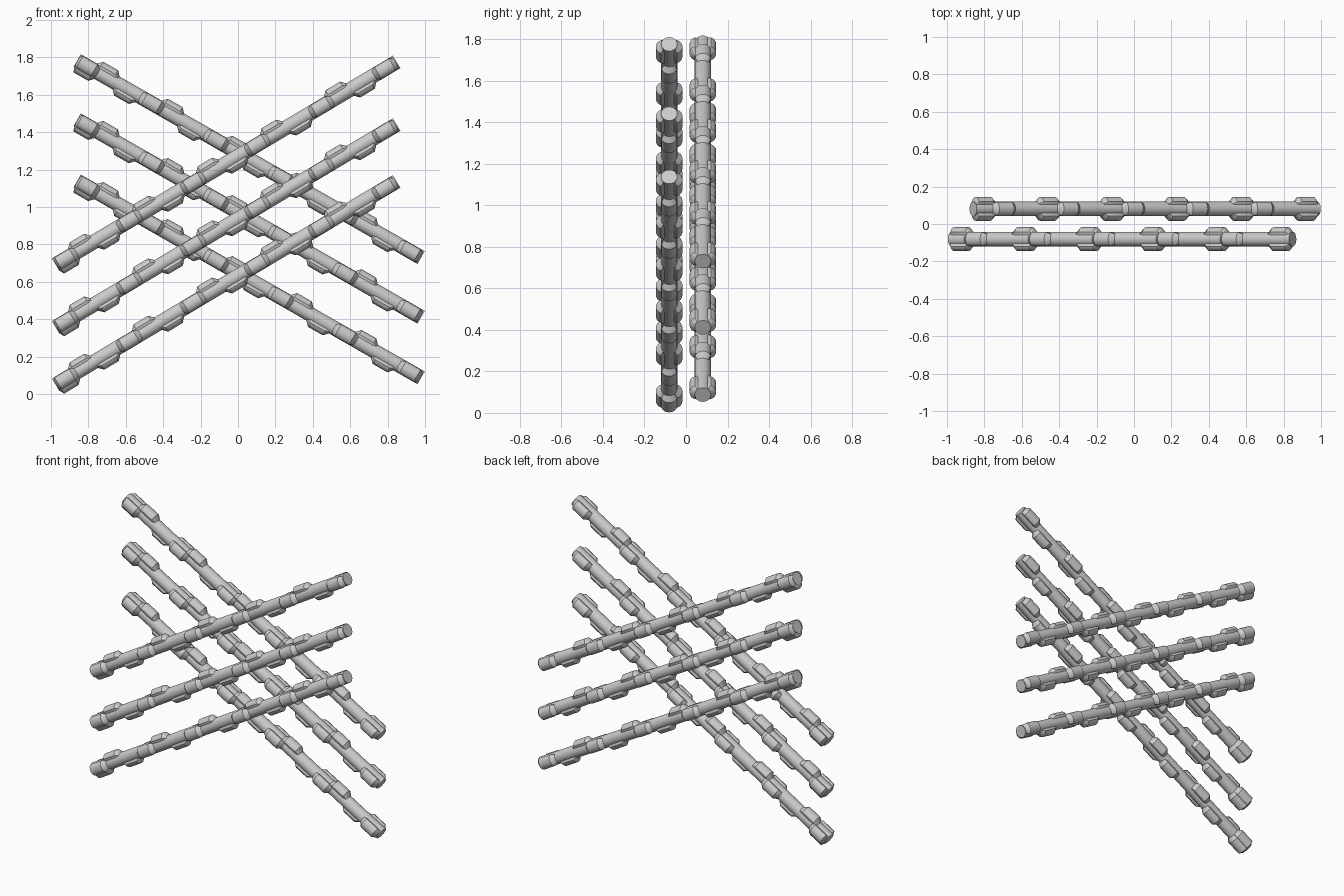
import bpy, bmesh, math

if "Cube" in bpy.data.objects:
    bpy.data.objects.remove(bpy.data.objects["Cube"])

R, TIP, SIDES = 0.039, 0.064, 24
PITCH = 0.398


def add_lug(bm, s, angle, length, half=math.radians(55), steps=10):
    """Crescent rib with a trapezoid profile, wrapped round part of the bar."""
    rows = []
    for i in range(steps + 1):
        t = -1 + 2 * i / steps
        a = angle + half * t
        top = R - 0.002 + (TIP - R + 0.002) * math.sqrt(max(0, 1 - t * t))
        row = []
        for ds, r in ((-0.075, R - 0.006), (-0.045, top), (0.045, top), (0.075, R - 0.006)):
            x = min(max(s + ds, 0), length)
            row.append(bm.verts.new((x, r * math.sin(a), r * math.cos(a))))
        rows.append(row)
    for p, q in zip(rows, rows[1:]):
        for j in range(4):
            k = (j + 1) % 4
            bm.faces.new((p[j], p[k], q[k], q[j]))
    bm.faces.new(rows[0])
    bm.faces.new(rows[-1])


def make_bar(name, start, end, y):
    dx, dz = end[0] - start[0], end[1] - start[1]
    length = math.hypot(dx, dz)
    bm = bmesh.new()
    # round core
    rings = []
    for x in (0, length):
        rings.append([bm.verts.new((x, R * math.sin(2 * math.pi * i / SIDES),
                                    R * math.cos(2 * math.pi * i / SIDES))) for i in range(SIDES)])
    for i in range(SIDES):
        j = (i + 1) % SIDES
        bm.faces.new((rings[0][i], rings[0][j], rings[1][j], rings[1][i]))
    bm.faces.new(rings[0])
    bm.faces.new(rings[1])
    # ribs: paired on the sides, staggered above and below
    for k in range(6):
        for a in (90, 270):
            add_lug(bm, 0.06 + PITCH * k, math.radians(a), length)
    for k in range(5):
        add_lug(bm, 0.17 + PITCH * k, 0, length)
        add_lug(bm, 0.31 + PITCH * k, math.pi, length)
    add_lug(bm, 0.06, math.pi, length)
    bmesh.ops.recalc_face_normals(bm, faces=bm.faces)
    me = bpy.data.meshes.new(name)
    bm.to_mesh(me)
    bm.free()
    ob = bpy.data.objects.new(name, me)
    bpy.context.collection.objects.link(ob)
    ob.location = (start[0], y, start[1])
    ob.rotation_euler = (0, -math.atan2(dz, dx), 0)
    bpy.ops.object.select_all(action='DESELECT')
    ob.select_set(True)
    bpy.context.view_layer.objects.active = ob
    bpy.ops.object.shade_smooth_by_angle(angle=math.radians(30))


# front layer rises to the right
for i, (z0, z1) in enumerate(((0.05, 1.137), (0.357, 1.441), (0.692, 1.776))):
    make_bar(f"front_bar_{i + 1}", (-0.975, z0), (0.848, z1), -0.081)
# back layer falls to the right
for i, (z0, z1) in enumerate(((1.14, 0.087), (1.467, 0.411), (1.783, 0.73))):
    make_bar(f"back_bar_{i + 1}", (-0.86, z0), (0.979, z1), 0.081)
